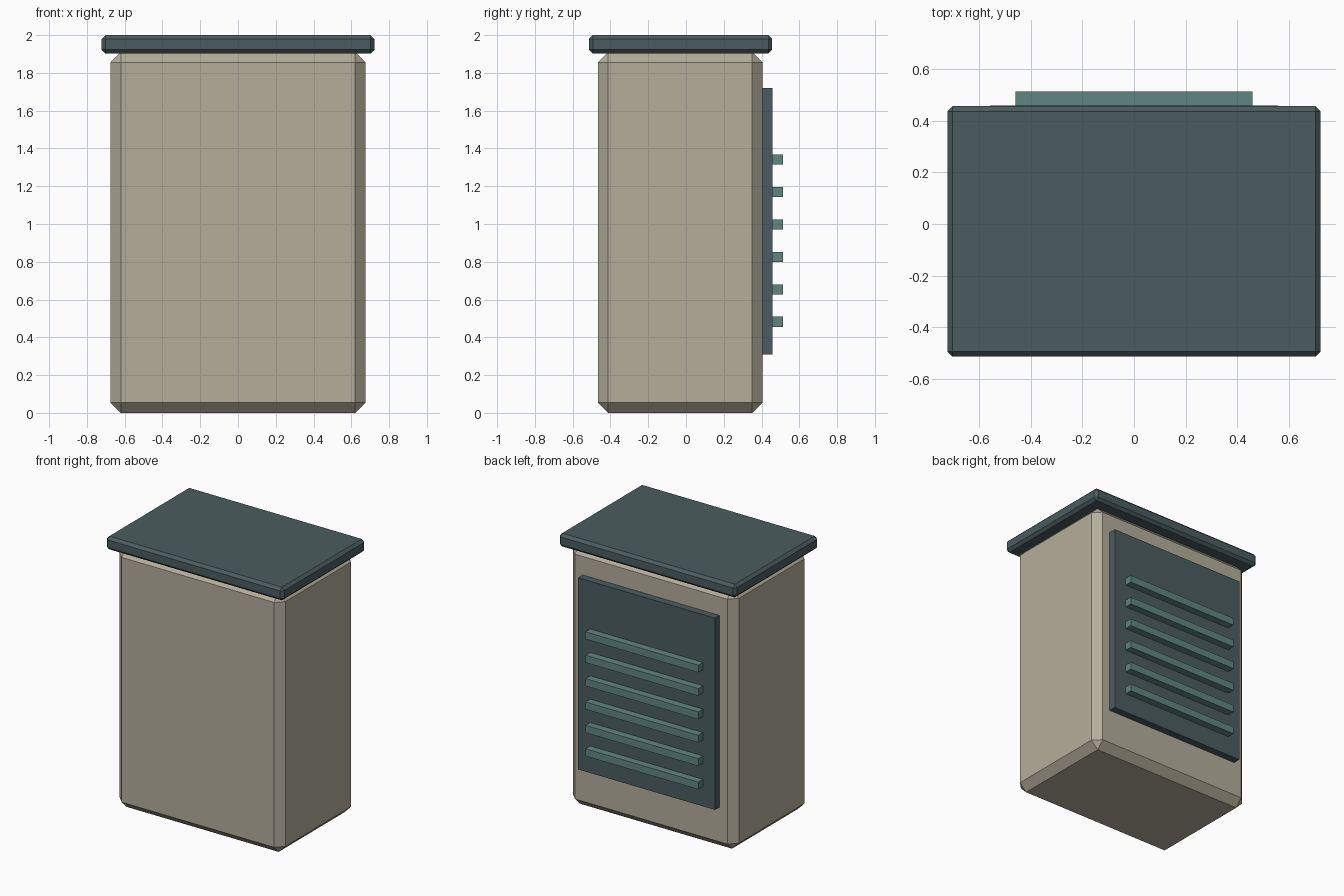
import bpy, bmesh
from mathutils import Matrix, Vector

if "Cube" in bpy.data.objects:
    bpy.data.objects.remove(bpy.data.objects["Cube"])


def material(name, rgb):
    m = bpy.data.materials.new(name)
    m.diffuse_color = (*rgb, 1)
    m.use_nodes = True
    m.node_tree.nodes["Principled BSDF"].inputs["Base Color"].default_value = m.diffuse_color
    return m


def box(name, lo, hi, mat, chamfer=0):
    """Box between two corners, with optional flat chamfers on all edges."""
    lo, hi = Vector(lo), Vector(hi)
    bm = bmesh.new()
    bmesh.ops.create_cube(bm, size=1, matrix=Matrix.Diagonal((*(hi - lo), 1)))
    if chamfer:
        bmesh.ops.bevel(bm, geom=bm.edges[:], offset=chamfer, segments=1,
                        profile=0.5, affect='EDGES')
    mesh = bpy.data.meshes.new(name)
    bm.to_mesh(mesh)
    bm.free()
    mesh.materials.append(mat)
    ob = bpy.data.objects.new(name, mesh)
    ob.location = (lo + hi) / 2
    bpy.context.collection.objects.link(ob)
    return ob


tan = material("tan_paint", (0.46, 0.42, 0.33))
slate = material("slate_paint", (0.07, 0.107, 0.115))
teal = material("teal_paint", (0.12, 0.24, 0.215))

# Chamfered cabinet and overhanging lid
box("cabinet_body", (-0.675, -0.467, 0), (0.675, 0.405, 1.911), tan, 0.055)
box("lid", (-0.722, -0.513, 1.903), (0.722, 0.456, 2.0), slate, 0.02)

# Rear vent panel
box("vent_panel", (-0.557, 0.40, 0.31), (0.557, 0.459, 1.72), slate)

# Six louvre slats on the panel
for i in range(6):
    z = 0.482 + i * 0.172
    box(f"vent_slat_{i + 1}", (-0.459, 0.455, z - 0.027), (0.459, 0.513, z + 0.027), teal)
